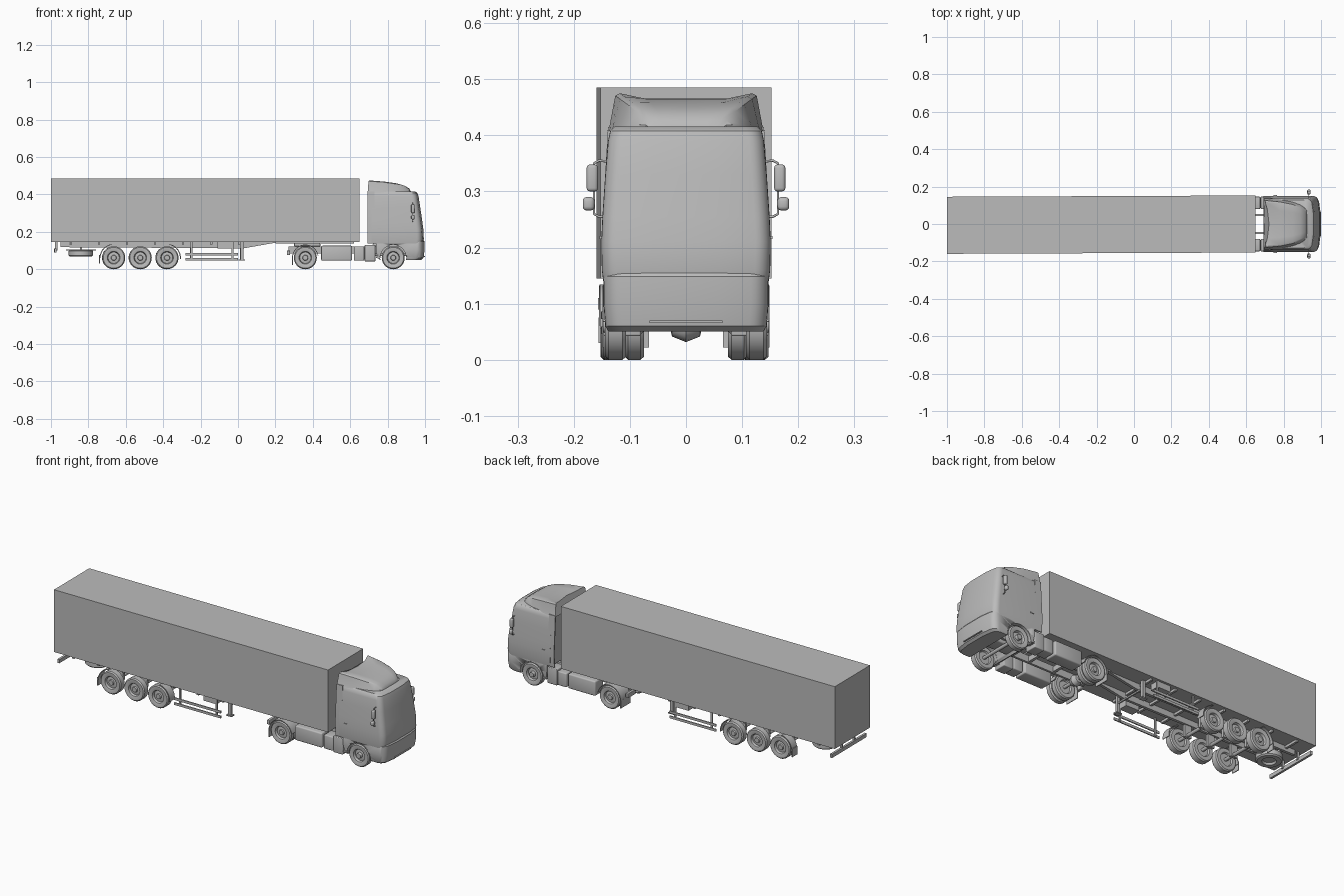
import bpy, bmesh, math
from mathutils import Matrix, Vector

old = bpy.data.objects.get("Cube")
if old:
    bpy.data.objects.remove(old)

grey = bpy.data.materials.new("plain grey")
grey.use_nodes = True
GREY = (0.5, 0.5, 0.5, 1)
grey.diffuse_color = GREY
grey.node_tree.nodes["Principled BSDF"].inputs["Base Color"].default_value = GREY
trailer_parts = []


def finish(name, bm, trailer=False, smooth=True):
    bmesh.ops.recalc_face_normals(bm, faces=bm.faces)
    mesh = bpy.data.meshes.new(name)
    bm.to_mesh(mesh)
    bm.free()
    mesh.materials.append(grey)
    ob = bpy.data.objects.new(name, mesh)
    bpy.context.scene.collection.objects.link(ob)
    if smooth:
        bpy.ops.object.select_all(action="DESELECT")
        ob.select_set(True)
        bpy.context.view_layer.objects.active = ob
        bpy.ops.object.shade_smooth_by_angle(angle=math.radians(35))
    if trailer:
        trailer_parts.append(ob)
    return ob


def box(name, x, y, z, trailer=False, bevel=0):
    """Box from (min, max) ranges."""
    bm = bmesh.new()
    size = [r[1] - r[0] for r in (x, y, z)]
    mid = [(r[1] + r[0]) / 2 for r in (x, y, z)]
    bmesh.ops.create_cube(bm, size=1, matrix=Matrix.Translation(mid) @ Matrix.Diagonal((*size, 1)))
    if bevel:
        bmesh.ops.bevel(bm, geom=bm.edges[:], offset=bevel, segments=3, profile=0.5, affect="EDGES")
    return finish(name, bm, trailer, bevel > 0)


def pair(name, x, y, z, trailer=False, bevel=0):
    box("left_" + name, x, y, z, trailer, bevel)
    box("right_" + name, x, (-y[1], -y[0]), z, trailer, bevel)


def loft(name, rings, trailer=False, closed=True):
    bm = bmesh.new()
    rows = [[bm.verts.new(p) for p in ring] for ring in rings]
    n = len(rows[0])
    for a, b in zip(rows, rows[1:]):
        for i in range(n if closed else n - 1):
            j = (i + 1) % n
            bm.faces.new((a[i], a[j], b[j], b[i]))
    if closed:
        bm.faces.new(rows[0])
        bm.faces.new(rows[-1])
    return finish(name, bm, trailer)


def lathe(name, profile, centre, axis="Y", side=1, trailer=False, steps=32):
    """Spin (radius, offset) points about an axis through centre."""
    bm = bmesh.new()
    verts = [bm.verts.new((r, o * side, 0)) for r, o in profile]
    edges = [bm.edges.new(e) for e in zip(verts, verts[1:])]
    bmesh.ops.spin(bm, geom=verts + edges, cent=(0, 0, 0), axis=(0, 1, 0),
                   angle=math.tau, steps=steps, use_duplicate=False)
    bmesh.ops.remove_doubles(bm, verts=bm.verts, dist=1e-5)
    if axis == "Z":
        bm.transform(Matrix.Rotation(math.pi / 2, 4, "X"))
    bm.transform(Matrix.Translation(centre))
    return finish(name, bm, trailer)


def mudguard(name, x, z, radius, start, end, y, trailer=False):
    """Curved thin strip over a wheel, on both sides; angles in degrees."""
    for label, s in (("left_", 1), ("right_", -1)):
        rings = []
        for i in range(13):
            a = math.radians(start + (end - start) * i / 12)
            ring = [(x + r * math.cos(a), s * w, z + r * math.sin(a))
                    for r, w in ((radius, y[0]), (radius, y[1]), (radius + .004, y[1]), (radius + .004, y[0]))]
            rings.append(ring)
        loft(label + name, rings, trailer)


# Wheels and axles
R = .0615


def wheel_profile(w, hub):
    return [(0, hub), (.013, hub), (.015, -.012), (.030, -.014), (.034, -.002), (.038, 0),
            (.056, 0), (R, -.006), (R, .006 - w), (.056, -w), (.036, -w), (.032, -w + .008), (0, -w + .008)]


def axle(name, x, width, hub, outer=.147, trailer=False, dual=False):
    for label, s in (("left_", 1), ("right_", -1)):
        lathe(label + name + "_wheel", wheel_profile(width, hub), (x, s * outer, R), side=s, trailer=trailer)
        if dual:
            lathe(label + name + "_inner_wheel", wheel_profile(width, -.01),
                  (x, s * (outer - width - .004), R), side=s, trailer=trailer)
    lathe(name + "_axle", [(0, -.12), (.009, -.12), (.009, .12), (0, .12)], (x, 0, R), trailer=trailer, steps=12)


TRAILER_X = (-.665, -.523, -.38)
for i, x in enumerate(TRAILER_X):
    axle("trailer_%d" % (i + 1), x, .042, -.004, trailer=True)
    pair("trailer_%d_suspension" % (i + 1), (x - .02, x + .02), (.05, .064), (.05, .115), True)
axle("drive", .36, .034, -.004, dual=True)
axle("steering", .83, .037, .004, .144)
lathe("differential", [(0, -.03), (.02, -.025), (.03, 0), (.02, .025), (0, .03)], (.36, 0, R), steps=16)

# Trailer body and underframe
box("cargo_box", (-1, .65), (-.1525, .1525), (.145, .485), True)
for label, s in (("left_", 1), ("right_", -1)):
    side_profile = ((-.95, .146), (-.95, .118), (.03, .112), (.2, .142), (.2, .146))
    loft(label + "trailer_rail", [[(x, s * y, z) for x, z in side_profile] for y in (.045, .06)], True)
for i in range(7):
    x = -.9 + i * .15
    box("cross_member_%d" % (i + 1), (x, x + .012), (-.14, .14), (.132, .146), True)
box("gooseneck_plate", (.2, .62), (-.07, .07), (.138, .146), True)

# Rear underrun bar, spare wheel and lamps
box("underrun_bar", (-.982, -.97), (-.15, .15), (.09, .11), True)
pair("underrun_bracket", (-.978, -.966), (.05, .06), (.1, .146), True)
lathe("spare_wheel", [(0, .008), (.03, .008), (.035, .018), (.058, .018), (.065, .012),
                      (.065, -.012), (.058, -.018), (.035, -.018), (.03, -.008), (0, -.008)],
      (-.84, 0, .086), "Z", trailer=True)
box("spare_carrier", (-.92, -.76), (-.01, .01), (.1, .106), True)
pair("spare_hanger", (-.845, -.835), (.02, .04), (.1, .146), True)

# Side guards, landing legs, toolboxes and trailer mudguards
for i, z in enumerate((.046, .073)):
    pair("side_guard_%d" % (i + 1), (-.28, 0), (.142, .148), (z, z + .013), True)
for i, x in enumerate((-.255, -.035)):
    pair("guard_post_%d" % (i + 1), (x, x + .01), (.134, .142), (.046, .146), True)
pair("toolbox", (-.11, -.03), (.09, .14), (.112, .146), True)
pair("landing_leg", (.012, .028), (.085, .1), (.05, .146), True)
pair("landing_foot", (.004, .036), (.08, .105), (.046, .052), True)
box("landing_brace", (.016, .024), (-.09, .09), (.1, .108), True)
mudguard("trailer_front_mudguard", TRAILER_X[-1], R, .07, -5, 80, (.104, .149), True)
mudguard("trailer_rear_mudguard", TRAILER_X[0], R, .07, 100, 180, (.104, .149), True)
pair("trailer_flap", (-.742, -.738), (.104, .15), (.03, .075), True)

# The trailer stands at a very slight angle behind the cab
pivot = Vector((.65, 0, 0))
turn = Matrix.Translation(pivot) @ Matrix.Rotation(.0042, 4, "Z") @ Matrix.Translation(-pivot)
for ob in trailer_parts:
    ob.data.transform(turn)

# Tractor chassis
pair("chassis_rail", (.27, .95), (.042, .054), (.085, .122))
for i, x in enumerate((.275, .45, .6, .75, .92)):
    box("chassis_cross_%d" % (i + 1), (x, x + .015), (-.045, .045), (.09, .118))
box("coupling_plate", (.3, .44), (-.055, .055), (.122, .139), bevel=.004)
box("engine", (.72, .93), (-.04, .04), (.07, .14), bevel=.008)
pair("fuel_tank", (.445, .61), (.075, .148), (.046, .126), bevel=.007)
pair("air_tank_box", (.62, .675), (.08, .146), (.046, .122), bevel=.005)
pair("side_skirt", (.677, .735), (.08, .147), (.042, .13), bevel=.004)
pair("rear_lamp", (.262, .278), (.06, .125), (.075, .1), bevel=.003)
mudguard("drive_mudguard", .36, R, .067, 10, 185, (.07, .149))
pair("drive_flap", (.289, .293), (.066, .149), (.022, .065))


# Cab shell
def plan_ring(z, back, front, half, radius):
    """Plan outline with square back, rounded front corners and a bowed nose."""
    bow = .01
    right = [(back, -half)]
    for i in range(7):
        a = math.radians(-90 + 84 * i / 6)
        right.append((front - bow - radius + radius * math.cos(a), -half + radius + radius * math.sin(a)))
    right.append((front - bow * .25, -half * .4))
    points = right + [(x, -y) for x, y in reversed(right)]
    return [(x, y, z) for x, y in points]


loft("cab", [plan_ring(*row) for row in (
    (.137, .715, .991, .147, .03), (.16, .715, .996, .150, .03), (.21, .715, .994, .151, .03),
    (.255, .715, .988, .149, .03), (.33, .715, .977, .144, .03), (.39, .715, .968, .139, .03),
    (.408, .715, .962, .135, .03), (.416, .72, .95, .127, .03))])

# Bumper and lower cab with wheel arches cut through
lower = loft("bumper", [plan_ring(*row) for row in (
    (.05, .76, .982, .138, .035), (.06, .745, .994, .144, .035), (.1, .738, 1, .147, .035),
    (.148, .738, 1, .147, .035), (.156, .738, .994, .143, .035))])
cutter = lathe("arch_cutter", [(0, -.2), (.07, -.2), (.07, .2), (0, .2)], (.83, 0, R))
cutter.hide_render = True
bpy.context.view_layer.objects.active = lower
cut = lower.modifiers.new("arches", "BOOLEAN")
cut.operation = "DIFFERENCE"
cut.object = cutter
bpy.ops.object.modifier_apply(modifier=cut.name)
bpy.data.objects.remove(cutter)
box("bumper_lip", (.975, .999), (-.065, .065), (.066, .07))
mudguard("steering_mudguard", .83, R, .069, 5, 175, (.1, .148))
pair("cab_step", (.738, .762), (.11, .149), (.06, .068))

# Side fairings behind the cab
for label, s in (("left_", 1), ("right_", -1)):
    loft(label + "fairing", [[(.692, s * (h - .006), z), (.692, s * h, z), (.73, s * h, z), (.73, s * (h - .006), z)]
                             for z, h in ((.137, .147), (.21, .151), (.33, .144), (.415, .139))])

# Roof deflector: raised ears, lower middle, hollowed back
rings = []
for x, low, top, ear, mid in ((.692, .14, .126, .475, .466), (.78, .133, .118, .469, .465),
                              (.85, .12, .104, .459, .458), (.89, .105, .088, .447, .447),
                              (.915, .088, .072, .430, .432), (.925, .075, .06, .414, .415)):
    half = [(low, .408), (low - .004, .418), (top, ear - .004), (top - .008, ear), (top * .6, mid)]
    outline = half + [(0, mid)] + [(-y, z) for y, z in reversed(half)]
    hollow = .03 if x < .7 else 0
    rings.append([(x + hollow * (1 - (y / .14) ** 2), y, z) for y, z in outline])
loft("roof_deflector", rings)

# Mirrors on bent arms
pair("main_mirror", (.926, .944), (.157, .177), (.3, .348), bevel=.006)
pair("wide_mirror", (.926, .944), (.163, .184), (.266, .29), bevel=.007)
for label, s in (("left_", 1), ("right_", -1)):
    curve = bpy.data.curves.new(label + "mirror_arm", "CURVE")
    curve.dimensions = "3D"
    curve.bevel_depth = .0022
    spline = curve.splines.new("POLY")
    path = ((.135, .353), (.155, .355), (.164, .35), (.164, .26), (.155, .255), (.14, .255))
    spline.points.add(len(path) - 1)
    for point, (y, z) in zip(spline.points, path):
        point.co = (.934, s * y, z, 1)
    curve.materials.append(grey)
    arm = bpy.data.objects.new(label + "mirror_arm", curve)
    bpy.context.scene.collection.objects.link(arm)

# Door handles
pair("door_handle", (.745, .765), (.149, .154), (.215, .221))
